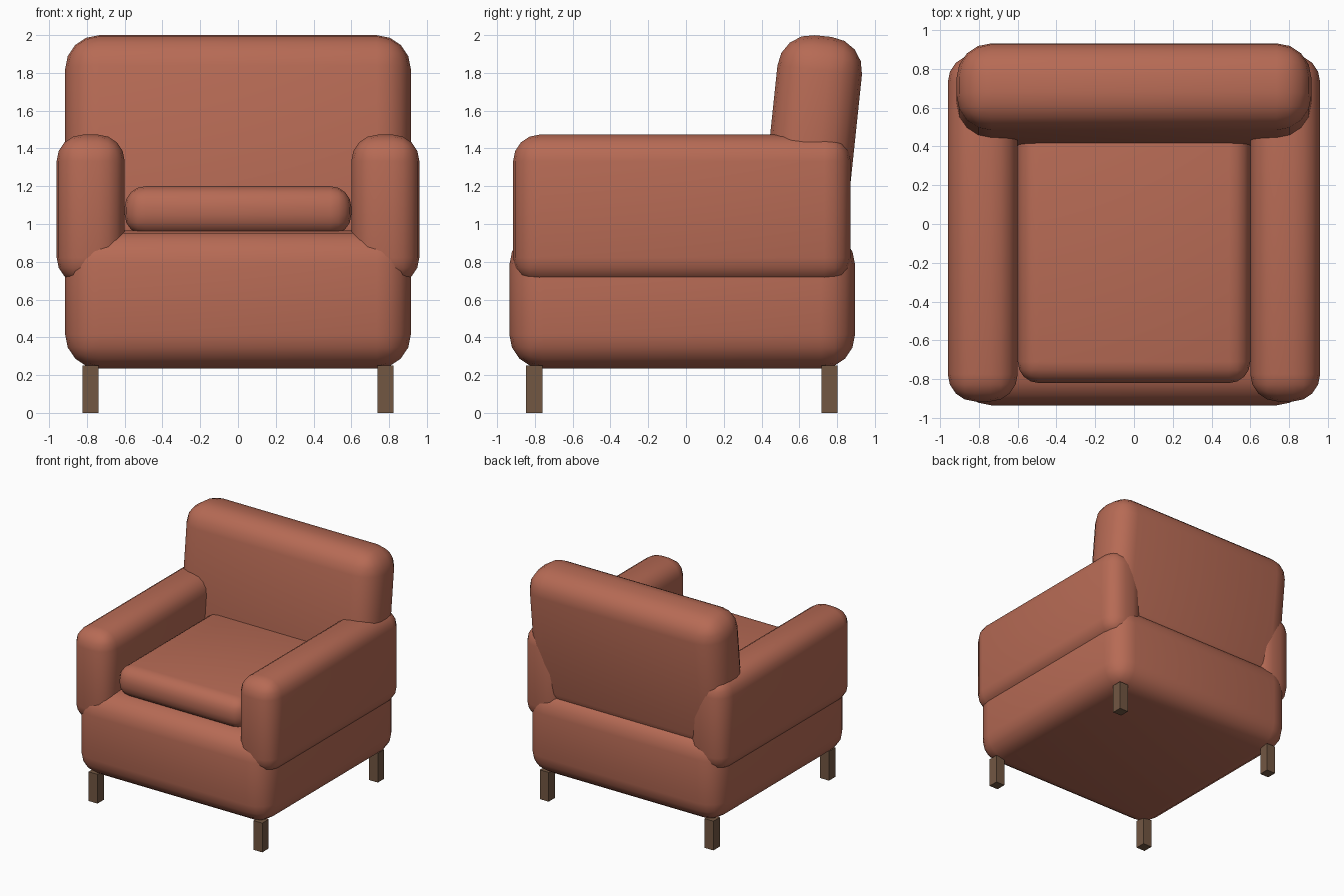
import bpy, math

if "Cube" in bpy.data.objects:
    bpy.data.objects.remove(bpy.data.objects["Cube"])


def material(name, rgb):
    m = bpy.data.materials.new(name)
    m.diffuse_color = (*rgb, 1)
    m.use_nodes = True
    m.node_tree.nodes["Principled BSDF"].inputs["Base Color"].default_value = m.diffuse_color
    return m


FABRIC = material("terracotta fabric", (0.47, 0.145, 0.09))
WOOD = material("brown wood", (0.17, 0.095, 0.055))


def box(name, lo, hi, mat, radius=0, tilt=0):
    """Box between two corners, optionally with rounded smooth edges and a tilt about x."""
    bpy.ops.mesh.primitive_cube_add(
        size=1, location=[(a + b) / 2 for a, b in zip(lo, hi)], rotation=(tilt, 0, 0))
    ob = bpy.context.object
    ob.name = name
    ob.scale = [b - a for a, b in zip(lo, hi)]
    bpy.ops.object.transform_apply(location=False, rotation=False, scale=True)
    ob.data.materials.append(mat)
    if radius:
        bev = ob.modifiers.new("rounding", 'BEVEL')
        bev.width = radius
        bev.segments = 4
        bev.limit_method = 'NONE'
        bpy.ops.object.shade_smooth()
    return ob


# upholstered base
box("base", (-0.915, -0.935, 0.235), (0.915, 0.895, 0.965), FABRIC, 0.18)

# seat cushion, tucked under the backrest
box("seat_cushion", (-0.6, -0.82, 0.94), (0.6, 0.52, 1.2), FABRIC, 0.11)

# reclined backrest
box("backrest", (-0.915, 0.439, 0.798), (0.915, 0.889, 1.998), FABRIC, 0.18, math.radians(-6))

# arms and legs, mirrored left and right
for side, s in (("right", 1), ("left", -1)):
    xa, xb = sorted((0.6 * s, 0.96 * s))
    box(side + "_arm", (xa, -0.915, 0.682), (xb, 0.872, 1.473), FABRIC, 0.14)
    xa, xb = sorted((0.738 * s, 0.822 * s))
    for end, y in (("front", -0.803), ("back", 0.76)):
        box(f"{end}_{side}_leg", (xa, y - 0.043, 0), (xb, y + 0.043, 0.25), WOOD)
